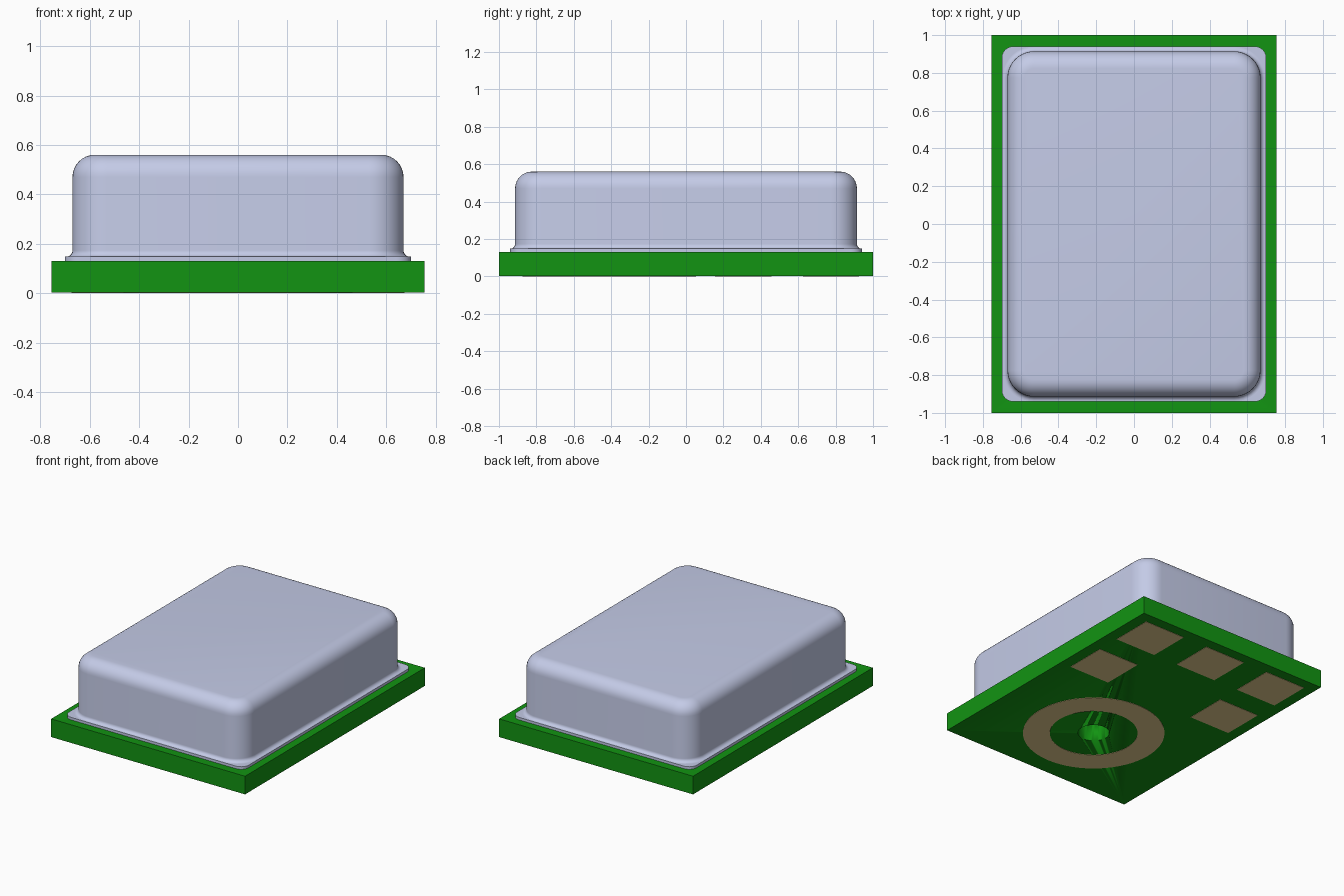
import bpy, bmesh
from math import sin, cos, pi, radians

cube = bpy.data.objects.get("Cube")
if cube:
    bpy.data.objects.remove(cube, do_unlink=True)


def material(name, rgb):
    lin = [((c / 255 + 0.055) / 1.055) ** 2.4 for c in rgb] + [1]
    m = bpy.data.materials.new(name)
    m.use_nodes = True
    m.diffuse_color = lin
    m.node_tree.nodes["Principled BSDF"].inputs["Base Color"].default_value = lin
    return m


metal = material("pale blue grey metal", (202, 209, 238))
green = material("board green", (18, 148, 18))
gold = material("pad gold", (232, 207, 145))


def rounded_rect(hx, hy, r, seg=10):
    pts = []
    for q, (sx, sy) in enumerate([(1, 1), (-1, 1), (-1, -1), (1, -1)]):
        for i in range(seg + 1):
            a = (q + i / seg) * pi / 2
            pts.append((sx * (hx - r) + r * cos(a), sy * (hy - r) + r * sin(a)))
    return pts


def circle(r, y, n=64):
    return [(r * cos(2 * pi * i / n), y + r * sin(2 * pi * i / n)) for i in range(n)]


def loft(name, rings, mat, closed=False):
    """Join (outline, z) rings; cap the ends, or close the loop on itself."""
    bm = bmesh.new()
    loops = [[bm.verts.new((x, y, z)) for x, y in pts] for pts, z in rings]
    pairs = list(zip(loops, loops[1:]))
    if closed:
        pairs.append((loops[-1], loops[0]))
    else:
        bm.faces.new(loops[0])
        bm.faces.new(loops[-1])
    for a, b in pairs:
        for i in range(len(a)):
            j = (i + 1) % len(a)
            bm.faces.new((a[i], a[j], b[j], b[i]))
    bmesh.ops.recalc_face_normals(bm, faces=bm.faces)
    me = bpy.data.meshes.new(name)
    bm.to_mesh(me)
    bm.free()
    me.materials.append(mat)
    ob = bpy.data.objects.new(name, me)
    bpy.context.collection.objects.link(ob)
    bpy.ops.object.select_all(action="DESELECT")
    ob.select_set(True)
    bpy.context.view_layer.objects.active = ob
    bpy.ops.object.shade_smooth_by_angle(angle=radians(30))
    return ob


def box_outline(cx, cy, hx, hy):
    return [(cx + sx * hx, cy + sy * hy) for sx, sy in [(1, 1), (-1, 1), (-1, -1), (1, -1)]]


BOARD_TOP, FLANGE_TOP, LID_TOP = 0.13, 0.148, 0.56
PORT_Y = -0.41

# Circuit board with a round port cut through it
outline = box_outline(0, 0, 0.755, 1.0)
board = loft("board", [(outline, 0.002), (outline, BOARD_TOP)], green)
port = circle(0.103, PORT_Y)
cutter = loft("port_cutter", [(port, -0.1), (port, BOARD_TOP + 0.005)], green)
cutter.hide_render = True
cutter.hide_viewport = True
cut = board.modifiers.new("port", "BOOLEAN")
cut.operation = "DIFFERENCE"
cut.solver = "EXACT"
cut.object = cutter

# Thin flange under the lid
flange = rounded_rect(0.70, 0.94, 0.06)
loft("lid_flange", [(flange, BOARD_TOP), (flange, FLANGE_TOP)], metal)

# Lid: flared foot, straight wall, rounded top edge
HX, HY, CORNER, FOOT, EDGE = 0.67, 0.914, 0.14, 0.025, 0.09
STEPS = 8
profile = []
for i in range(STEPS + 1):
    a = i / STEPS * pi / 2
    profile.append((FOOT * (1 - sin(a)), FLANGE_TOP + FOOT * (1 - cos(a))))
for i in range(STEPS + 1):
    a = i / STEPS * pi / 2
    profile.append((EDGE * (cos(a) - 1), LID_TOP - EDGE * (1 - sin(a))))
loft("lid", [(rounded_rect(HX + d, HY + d, CORNER + d), z) for d, z in profile], metal)

# Contact pads underneath
PAD_X, PAD_BACK, PAD_MID = 0.513, 0.776, 0.306
pads = {"back_left": (PAD_X, PAD_BACK), "back_middle": (0, PAD_BACK),
        "back_right": (-PAD_X, PAD_BACK), "middle_left": (PAD_X, PAD_MID),
        "middle_right": (-PAD_X, PAD_MID)}
for name, (x, y) in pads.items():
    pad = box_outline(x, y, 0.16, 0.15)
    loft("pad_" + name, [(pad, 0), (pad, 0.006)], gold)

# Ring-shaped pad around the port
outer, inner = circle(0.463, PORT_Y), circle(0.287, PORT_Y)
loft("port_ring", [(outer, 0), (outer, 0.006), (inner, 0.006), (inner, 0)], gold, closed=True)
